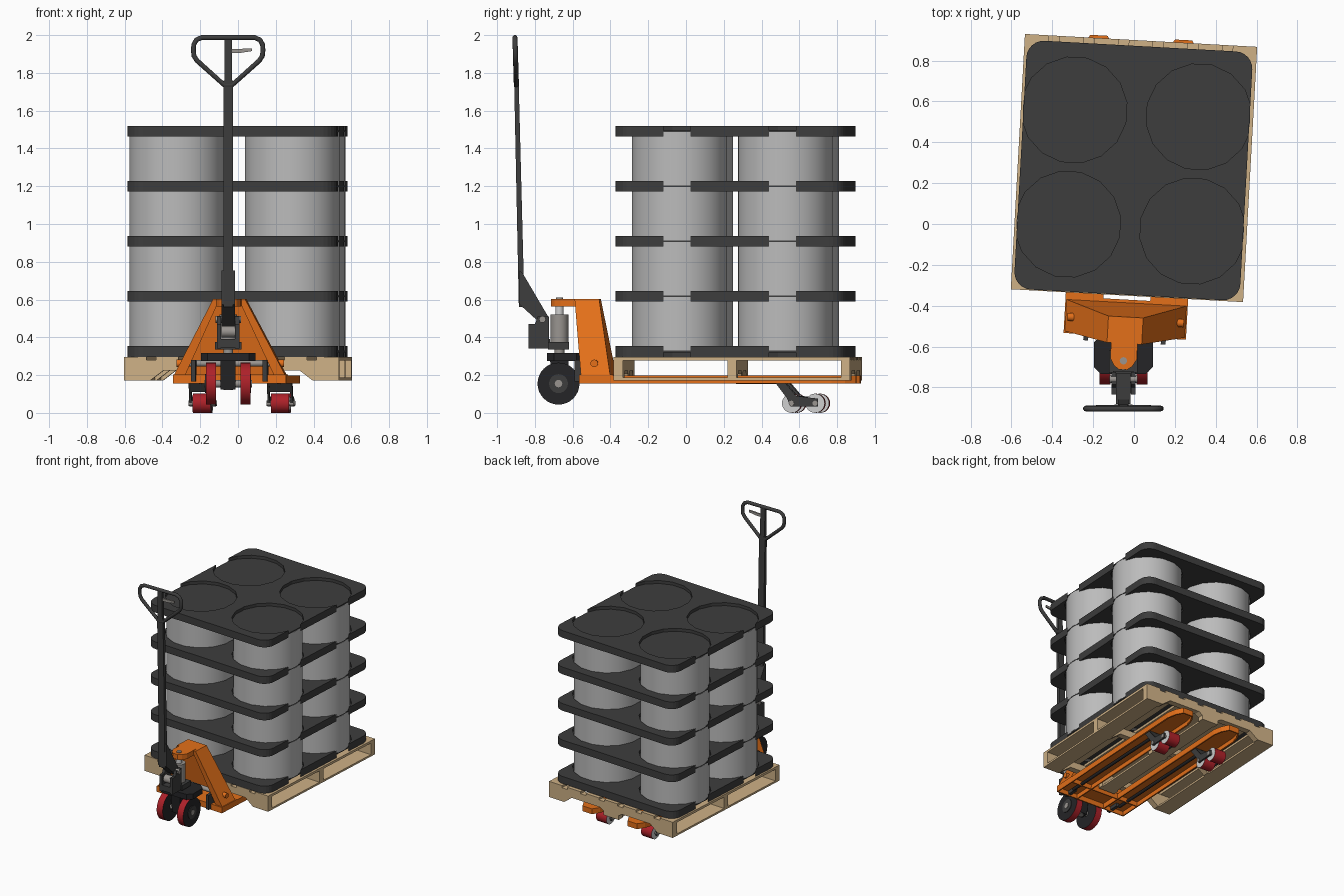
import bpy, bmesh, math
from mathutils import Matrix, Vector

if "Cube" in bpy.data.objects:
    bpy.data.objects.remove(bpy.data.objects["Cube"])

def mat(name, r, g, b):
    m = bpy.data.materials.new(name)
    m.diffuse_color = (r, g, b, 1)
    m.use_nodes = True
    m.node_tree.nodes["Principled BSDF"].inputs["Base Color"].default_value = m.diffuse_color
    return m

CHAR = mat("charcoal", 0.047, 0.047, 0.047)
BLACK = mat("black", 0.018, 0.018, 0.02)
ORANGE = mat("orange", 0.77, 0.16, 0.01)
WOOD = mat("wood", 0.62, 0.44, 0.24)
GREY = mat("roll grey", 0.50, 0.50, 0.50)
RED = mat("wheel red", 0.42, 0.015, 0.022)
STEEL = mat("steel", 0.32, 0.30, 0.28)
SILVER = mat("hub silver", 0.62, 0.62, 0.62)

# Group frames: the load and fork frame are turned slightly, the steering head is straight
TURN = Matrix.Rotation(math.radians(-3.17), 4, 'Z')
LOAD = Matrix.Translation((0, 0.274, 0)) @ TURN
TRAYS = Matrix.Translation((-0.003, 0.262, 0)) @ TURN
JACK = Matrix.Translation((-0.052, -0.67, 0)) @ TURN
HEAD = Matrix.Translation((-0.052, -0.67, 0))

def finish(bm, name, m, M, mats=None):
    me = bpy.data.meshes.new(name)
    bm.to_mesh(me)
    bm.free()
    for k in (mats or [m]):
        me.materials.append(k)
    ob = bpy.data.objects.new(name, me)
    bpy.context.collection.objects.link(ob)
    ob.matrix_world = M
    return ob

def prism(name, m, M, pts, axis, a, b, shell=0):
    """Extrude a 2D outline along an axis; shell leaves the low cap open and gives wall thickness."""
    put = {'x': lambda p, t: (t, p[0], p[1]), 'y': lambda p, t: (p[0], t, p[1]),
           'z': lambda p, t: (p[0], p[1], t)}[axis]
    bm = bmesh.new()
    lo = [bm.verts.new(put(p, a)) for p in pts]
    hi = [bm.verts.new(put(p, b)) for p in pts]
    cap = bm.faces.new(lo)
    bm.faces.new(hi)
    n = len(pts)
    for i in range(n):
        bm.faces.new((lo[i], lo[(i + 1) % n], hi[(i + 1) % n], hi[i]))
    bmesh.ops.recalc_face_normals(bm, faces=bm.faces)
    if shell:
        bmesh.ops.delete(bm, geom=[cap], context='FACES_ONLY')
    ob = finish(bm, name, m, M)
    if shell:
        s = ob.modifiers.new("walls", 'SOLIDIFY')
        s.thickness, s.offset = shell, -1
    return ob

def box(name, m, M, x, y, z):
    return prism(name, m, M, [(x[0], y[0]), (x[1], y[0]), (x[1], y[1]), (x[0], y[1])], 'z', *z)

def cyl(name, m, M, p, q, r, n=24, cap=None):
    p, q = Vector(p), Vector(q)
    d = q - p
    bm = bmesh.new()
    bmesh.ops.create_cone(bm, cap_ends=True, segments=n, radius1=r, radius2=r, depth=d.length)
    for f in bm.faces:
        side = abs(f.normal.z) < 0.5
        f.smooth = side
        f.material_index = 0 if side or not cap else 1
    bm.transform(Matrix.Translation((p + q) / 2) @ d.to_track_quat('Z', 'Y').to_matrix().to_4x4())
    return finish(bm, name, m, M, [m, cap] if cap else None)

# ---- Pallet: slats, notched beams, bottom runners
for i in range(7):
    c = (i - 3) * 0.17
    w = 0.0595
    box("pallet_slat", WOOD, LOAD, (c - w, c + w), (-0.626, 0.626), (0.278, 0.297))
half = [(0.07, 0.172), (0.07, 0.205), (0.10, 0.225), (0.36, 0.225), (0.43, 0.172), (0.5695, 0.172), (0.5695, 0.28)]
outline = [(-x, z) for x, z in half[::-1]] + half
for y in (-0.602, 0, 0.602):
    prism("pallet_beam", WOOD, LOAD, outline, 'y', y - 0.024, y + 0.024)
for a, b in ((-0.5695, -0.44), (-0.06, 0.06), (0.44, 0.5695)):
    box("pallet_runner", WOOD, LOAD, (a, b), (-0.626, 0.626), (0.172, 0.187))

# ---- Trays: rounded slab with four shallow seats on both faces
W, D, R, T, STEP, DEEP = 0.554, 0.61, 0.085, 0.057, 0.2915, 0.024
slab = []
for cx, cy, a0 in ((1, 1, 0), (-1, 1, 90), (-1, -1, 180), (1, -1, 270)):
    for k in range(7):
        a = math.radians(a0 + k * 15)
        slab.append((cx * (W - R) + R * math.cos(a), cy * (D - R) + R * math.sin(a)))
seats = [(sx * 0.3065, sy * 0.28) for sx in (-1, 1) for sy in (-1, 1)]
first = prism("tray", CHAR, TRAYS, slab, 'z', 0, T)
bm = bmesh.new()
for sx, sy in seats:
    for z in (DEEP - 0.05, T - DEEP + 0.05):
        bmesh.ops.create_cone(bm, cap_ends=True, segments=16, radius1=0.261, radius2=0.261, depth=0.1,
                              matrix=Matrix.Translation((sx, sy, z)) @ Matrix.Rotation(math.pi / 16, 4, 'Z'))
cutter = finish(bm, "seat_cutter", CHAR, TRAYS)
cutter.hide_render = True
bo = first.modifiers.new("seats", 'BOOLEAN')
bo.operation, bo.solver, bo.object = 'DIFFERENCE', 'EXACT', cutter
bpy.context.view_layer.update()
tray_mesh = bpy.data.meshes.new_from_object(first.evaluated_get(bpy.context.evaluated_depsgraph_get()))
tray_mesh.materials.clear()
tray_mesh.materials.append(CHAR)
bpy.data.objects.remove(first)
bpy.data.objects.remove(cutter)
for i in range(5):
    z = 0.297 + i * STEP
    ob = bpy.data.objects.new("tray", tray_mesh)
    bpy.context.collection.objects.link(ob)
    ob.matrix_world = TRAYS @ Matrix.Translation((0, 0, z))
    # ---- Rolls standing in the seats
    if i < 4:
        for sx, sy in seats:
            cyl("roll", GREY, TRAYS, (sx, sy, z + T - DEEP), (sx, sy, z + STEP + DEEP), 0.251, 48)

# ---- Fork frame: hollow forks, cross base, load wheels
fork = [(0.115, 0.12), (0.30, 0.12), (0.30, 1.46), (0.283, 1.53), (0.25, 1.585), (0.165, 1.585), (0.132, 1.53), (0.115, 1.46)]
for s in (-1, 1):
    prism("fork", ORANGE, JACK, [(s * x, y) for x, y in fork], 'z', 0.155, 0.198, 0.012)
    cx = s * 0.2075
    cyl("push_rod", BLACK, JACK, (cx, 0.2, 0.17), (cx, 1.2, 0.165), 0.012, 12)
    arm = [(1.14, 0.185), (1.19, 0.185), (1.27, 0.09), (1.385, 0.075), (1.385, 0.035), (1.24, 0.035), (1.22, 0.08)]
    for e in (-1, 1):
        prism("wheel_arm", CHAR, JACK, arm, 'x', cx + e * 0.061 - 0.006, cx + e * 0.061 + 0.006)
    prism("wheel_arm_web", CHAR, JACK, [(1.15, 0.185), (1.19, 0.185), (1.235, 0.115), (1.2, 0.11)], 'x', cx - 0.06, cx + 0.06)
    for y in (1.245, 1.37):
        cyl("load_wheel", RED, JACK, (cx - 0.048, y, 0.051), (cx + 0.048, y, 0.051), 0.051, 24, SILVER)
        cyl("load_axle", STEEL, JACK, (cx - 0.072, y, 0.051), (cx + 0.072, y, 0.051), 0.014, 12)
    # pivot bolts and links of the lifting shaft
    cyl("shaft_bolt", ORANGE, JACK, (s * 0.24, 0.2, 0.262), (s * 0.285, 0.2, 0.262), 0.02, 16)
    box("lift_link", CHAR, JACK, (s * 0.19 - 0.012, s * 0.19 + 0.012), (0.09, 0.2), (0.165, 0.28))
prism("cross_base", ORANGE, JACK, [(-0.30, 0.12), (0.30, 0.12), (0.30, 0.30), (-0.30, 0.30)], 'z', 0.155, 0.202, 0.012)
cyl("lift_shaft", STEEL, JACK, (-0.27, 0.2, 0.262), (0.27, 0.2, 0.262), 0.017, 16)

# ---- Tapered tower: back, sides, top and front flanges, open in the middle
bm = bmesh.new()
V = lambda *p: bm.verts.new(p)
side = {}
for s in (-1, 1):
    side[s] = [V(s * 0.295, 0.13, 0.2), V(s * 0.295, 0.285, 0.2), V(s * 0.085, 0.215, 0.602),
               V(s * 0.085, 0.085, 0.602), V(s * 0.235, 0.13, 0.2), V(s * 0.06, 0.088, 0.58)]
    a = side[s]
    bm.faces.new(a[:4] if s > 0 else a[3::-1])
    f = (a[0], a[3], a[5], a[4])
    bm.faces.new(f if s > 0 else f[::-1])
l, r = side[-1], side[1]
bm.faces.new((r[1], l[1], l[2], r[2]))
bm.faces.new((l[3], r[3], r[2], l[2]))
bm.faces.new((l[5], r[5], r[3], l[3]))
bmesh.ops.recalc_face_normals(bm, faces=bm.faces)
tower = finish(bm, "tower", ORANGE, JACK)
sol = tower.modifiers.new("walls", 'SOLIDIFY')
sol.thickness, sol.offset = 0.012, -1
lug = [(-0.065, 0.12), (-0.065, 0.01), (-0.045, -0.025), (-0.02, -0.043), (0.02, -0.043), (0.045, -0.025), (0.065, 0.01), (0.065, 0.12)]
prism("tower_lug", ORANGE, JACK, lug, 'z', 0.562, 0.603)

# ---- Pump and steering head
cyl("pump_pin", STEEL, HEAD, (0, 0, 0.6), (0, 0, 0.61), 0.018, 12)
cyl("pump_rod", SILVER, HEAD, (0, 0, 0.5), (0, 0, 0.565), 0.022, 16)
cyl("pump_cylinder", STEEL, HEAD, (0, 0, 0.36), (0, 0, 0.52), 0.047, 24)
box("pump_block", CHAR, HEAD, (-0.07, 0.07), (-0.06, 0.05), (0.335, 0.375))
cyl("head_post", STEEL, HEAD, (0, 0, 0.12), (0, 0, 0.34), 0.026, 16)
crown = [(-0.145, -0.03), (-0.11, -0.065), (0.11, -0.065), (0.145, -0.03), (0.145, 0.09), (0.1, 0.13), (-0.1, 0.13), (-0.145, 0.09)]
prism("head_crown", BLACK, HEAD, crown, 'z', 0.275, 0.318)
prism("axle_hanger", BLACK, HEAD, [(-0.05, 0.28), (0.05, 0.28), (0.03, 0.125), (-0.03, 0.125)], 'x', -0.04, 0.04)
cyl("steer_axle", STEEL, HEAD, (-0.125, -0.005, 0.155), (0.125, -0.005, 0.155), 0.02, 16)
for s in (-1, 1):
    cyl("steer_wheel", RED, HEAD, (s * 0.064, -0.005, 0.155), (s * 0.117, -0.005, 0.155), 0.111, 32, BLACK)
    cyl("wheel_disc", CHAR, HEAD, (s * 0.117, -0.005, 0.155), (s * 0.122, -0.005, 0.155), 0.05, 24)
    # handle cheeks on both sides of the pump lever
    prism("handle_cheek", CHAR, HEAD, [(-0.165, 0.34), (-0.055, 0.34), (-0.055, 0.51), (-0.115, 0.51), (-0.13, 0.47), (-0.165, 0.47)],
          'x', s * 0.048 - 0.011, s * 0.048 + 0.011)
box("cheek_bridge", CHAR, HEAD, (-0.05, 0.05), (-0.16, -0.05), (0.345, 0.39))
cyl("lever_pin", STEEL, HEAD, (-0.068, -0.09, 0.495), (0.068, -0.09, 0.495), 0.018, 12)
cyl("lever_roller", STEEL, HEAD, (-0.035, -0.12, 0.43), (0.035, -0.12, 0.43), 0.03, 16)

# ---- Handle: foot, shaft, grip loop, release lever
prism("handle_foot", CHAR, HEAD, [(-0.212, 0.755), (-0.195, 0.74), (-0.06, 0.51), (-0.085, 0.46), (-0.212, 0.575)], 'x', -0.036, 0.036)
prism("handle_shaft", CHAR, HEAD, [(-0.215, 0.56), (-0.185, 0.56), (-0.216, 1.76), (-0.24, 1.76)], 'x', -0.026, 0.026)
prism("shaft_head", CHAR, HEAD, [(-0.24, 1.74), (-0.216, 1.74), (-0.225, 1.98), (-0.245, 1.98)], 'x', -0.02, 0.02)
loop = [(0.02, 1.735), (0.165, 1.865), (0.181, 1.89), (0.184, 1.92), (0.182, 1.95), (0.168, 1.975), (0.14, 1.987)]
loop += [(-x, z) for x, z in loop[::-1]]
cu = bpy.data.curves.new("grip_loop", 'CURVE')
cu.dimensions = '3D'
cu.bevel_depth, cu.bevel_resolution = 0.0135, 3
sp = cu.splines.new('POLY')
sp.points.add(len(loop) - 1)
for p, (x, z) in zip(sp.points, loop):
    p.co = (x, -0.228 - (z - 1.735) * 0.03, z, 1)
sp.use_cyclic_u = True
cu.materials.append(CHAR)
grip = bpy.data.objects.new("grip_loop", cu)
bpy.context.collection.objects.link(grip)
grip.matrix_world = HEAD
prism("release_lever", STEEL, HEAD, [(0.015, 1.905), (0.06, 1.905), (0.125, 1.915), (0.125, 1.93), (0.015, 1.925)], 'y', -0.24, -0.228)
